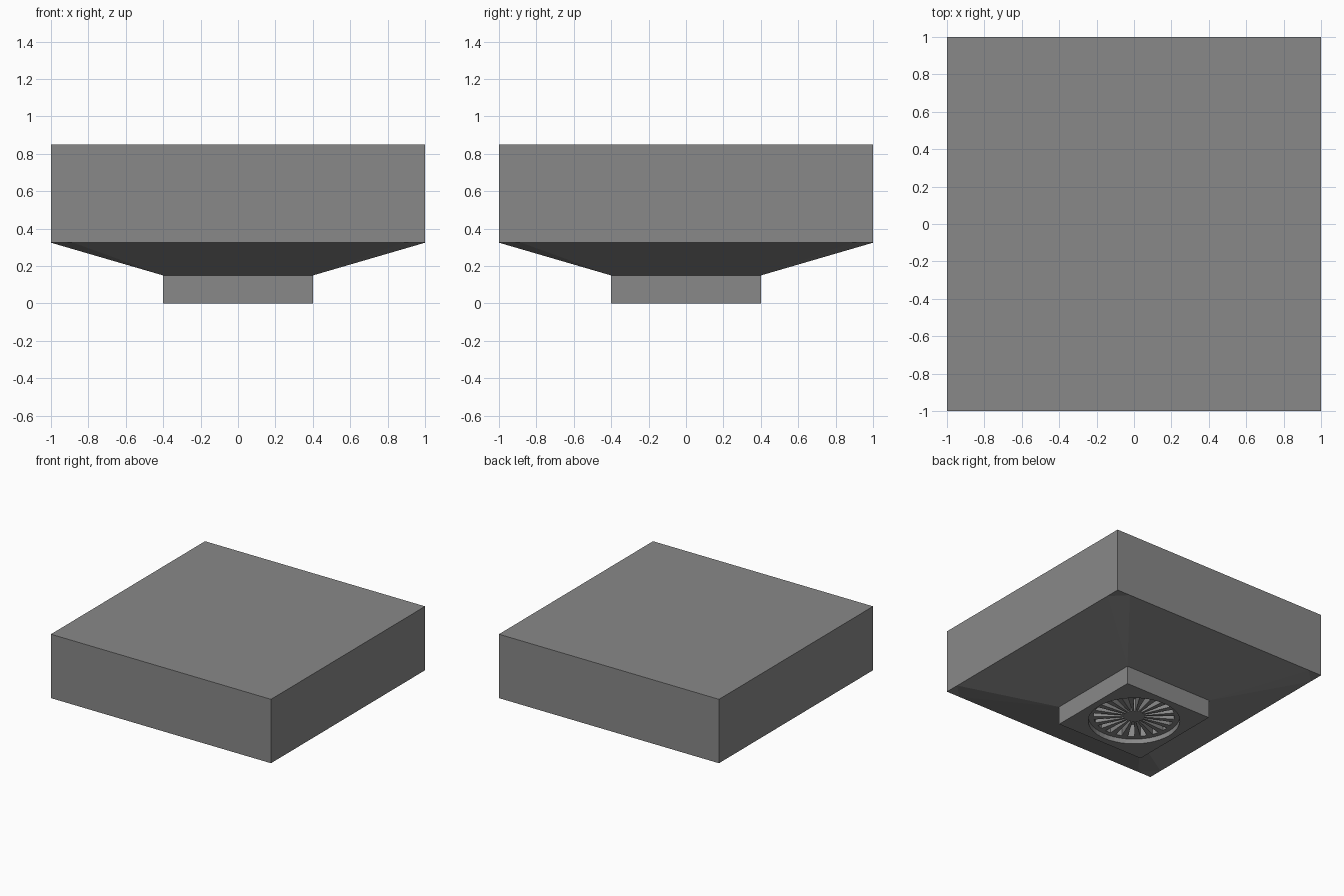
import bpy, bmesh, math

if "Cube" in bpy.data.objects:
    bpy.data.objects.remove(bpy.data.objects["Cube"])

grey = bpy.data.materials.new("mid_grey")
grey.diffuse_color = (0.25, 0.25, 0.25, 1)
grey.use_nodes = True
grey.node_tree.nodes["Principled BSDF"].inputs["Base Color"].default_value = grey.diffuse_color


def make(name, build):
    """New flat-shaded mesh object filled by build(bm)."""
    bm = bmesh.new()
    build(bm)
    bmesh.ops.recalc_face_normals(bm, faces=bm.faces)
    mesh = bpy.data.meshes.new(name)
    bm.to_mesh(mesh)
    bm.free()
    mesh.materials.append(grey)
    obj = bpy.data.objects.new(name, mesh)
    bpy.context.collection.objects.link(obj)
    return obj


def prism(bm, outline, z0, z1):
    low = [bm.verts.new((x, y, z0)) for x, y in outline]
    high = [bm.verts.new((x, y, z1)) for x, y in outline]
    n = len(outline)
    bm.faces.new(low[::-1])
    bm.faces.new(high)
    for i in range(n):
        j = (i + 1) % n
        bm.faces.new((low[i], low[j], high[j], high[i]))


def square(r):
    return [(-r, -r), (r, -r), (r, r), (-r, r)]


def cut(obj, cutter):
    mod = obj.modifiers.new("cut", 'BOOLEAN')
    mod.operation = 'DIFFERENCE'
    mod.solver = 'EXACT'
    mod.object = cutter
    cutter.hide_render = True
    bpy.context.view_layer.objects.active = obj
    bpy.ops.object.modifier_apply(modifier=mod.name)
    bpy.data.objects.remove(cutter)


# Upper block and sloping underside with chamfered hips
TOP, RIM, NECK = 0.85, 0.325, 0.15
HALF, INNER, CHAMFER = 1.0, 0.4, 0.12


def body(bm):
    top, rim, neck, before, after = [], [], [], [], []
    for x, y in square(1):
        top.append(bm.verts.new((x * HALF, y * HALF, TOP)))
        rim.append(bm.verts.new((x * HALF, y * HALF, RIM)))
        neck.append(bm.verts.new((x * INNER, y * INNER, NECK)))
        on_x = bm.verts.new((x * (HALF - CHAMFER), y * HALF, RIM))
        on_y = bm.verts.new((x * HALF, y * (HALF - CHAMFER), RIM))
        # order the chamfer points counter-clockwise round the rim
        first, second = (on_x, on_y) if x * y < 0 else (on_y, on_x)
        before.append(first)
        after.append(second)
    bm.faces.new(top)
    bm.faces.new(neck)
    for i in range(4):
        j = (i + 1) % 4
        bm.faces.new((rim[i], after[i], before[j], rim[j], top[j], top[i]))
        bm.faces.new((after[i], before[j], neck[j], neck[i]))
        bm.faces.new((before[i], after[i], neck[i]))
        bm.faces.new((before[i], rim[i], after[i]))


make("hopper_body", body)

# Square base with a round recess and radial slots underneath
base = make("base_block", lambda bm: prism(bm, square(INNER), 0, NECK))


def arc(r, a0, a1, n):
    return [(r * math.cos(a0 + (a1 - a0) * i / n), r * math.sin(a0 + (a1 - a0) * i / n))
            for i in range(n + 1)]


cut(base, make("recess_cutter",
               lambda bm: prism(bm, arc(0.345, 0, math.tau, 48)[:-1], -0.1, 0.04)))


def slots(bm):
    count = 20
    for k in range(count):
        a, w = math.tau * k / count, math.tau / count * 0.26
        prism(bm, arc(0.305, a - w, a + w, 2) + arc(0.08, a + w, a - w, 1), 0.02, 0.144)


cut(base, make("slot_cutter", slots))
